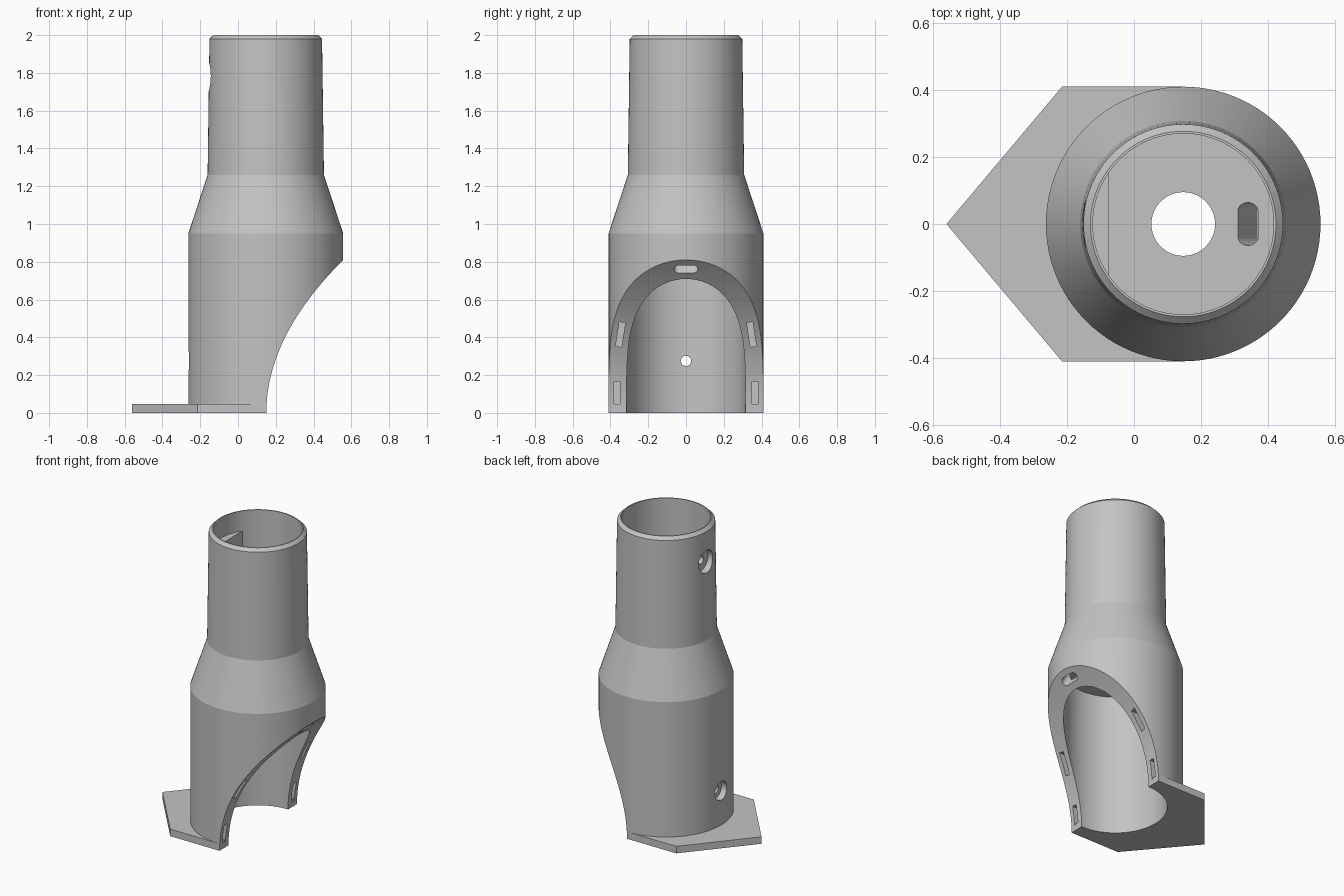
import bpy, bmesh, math
from mathutils import Matrix, Vector

if "Cube" in bpy.data.objects:
    bpy.data.objects.remove(bpy.data.objects["Cube"], do_unlink=True)

AXIS = 0.147      # x of the tube axis
OUTER = 0.41      # sleeve outer radius
BORE = 0.315      # sleeve inner radius
SEG = 96

grey = bpy.data.materials.new("plain grey")
grey.use_nodes = True
grey.diffuse_color = (0.55, 0.55, 0.55, 1)
grey.node_tree.nodes["Principled BSDF"].inputs["Base Color"].default_value = grey.diffuse_color


def finish(bm, name):
    bmesh.ops.recalc_face_normals(bm, faces=bm.faces)
    mesh = bpy.data.meshes.new(name)
    bm.to_mesh(mesh)
    bm.free()
    mesh.materials.append(grey)
    ob = bpy.data.objects.new(name, mesh)
    bpy.context.collection.objects.link(ob)
    return ob


def lathe(name, profile):
    """Revolve a closed (radius, z) loop around the tube axis."""
    bm = bmesh.new()
    rings = []
    for i in range(SEG):
        a = math.tau * i / SEG
        rings.append([bm.verts.new((AXIS + r * math.cos(a), r * math.sin(a), z)) for r, z in profile])
    n = len(profile)
    for i in range(SEG):
        p, q = rings[i], rings[(i + 1) % SEG]
        for j in range(n):
            k = (j + 1) % n
            bm.faces.new((p[j], q[j], q[k], p[k]))
    return finish(bm, name)


def prism(name, outline, low, high, matrix=Matrix()):
    """Extrude a flat outline along local z."""
    bm = bmesh.new()
    base = [bm.verts.new(matrix @ Vector((x, y, low))) for x, y in outline]
    top = [bm.verts.new(matrix @ Vector((x, y, high))) for x, y in outline]
    bm.faces.new(base)
    bm.faces.new(top)
    for i in range(len(base)):
        j = (i + 1) % len(base)
        bm.faces.new((base[i], base[j], top[j], top[i]))
    return finish(bm, name)


def arc(radius, start, end, steps, cx=0, cy=0):
    angles = [start + (end - start) * i / steps for i in range(steps + 1)]
    return [(cx + radius * math.cos(a), cy + radius * math.sin(a)) for a in angles]


def combine(target, tool, operation="DIFFERENCE", keep=False):
    mod = target.modifiers.new("combine", "BOOLEAN")
    mod.operation, mod.solver, mod.object = operation, "EXACT", tool
    bpy.context.view_layer.update()
    bpy.ops.object.select_all(action="DESELECT")
    bpy.context.view_layer.objects.active = target
    target.select_set(True)
    bpy.ops.object.modifier_apply(modifier=mod.name)
    if not keep:
        bpy.data.objects.remove(tool, do_unlink=True)


# Stepped tube with an internal floor
body = lathe("tube_body", [
    (OUTER, 0), (OUTER, 0.95), (0.308, 1.26), (0.298, 1.98), (0.277, 2.0),
    (0.27, 2.0), (0.27, 1.05), (0.095, 1.05), (0.095, 0.95), (BORE, 0.95), (BORE, 0)])

# Pointed foot plate, open where the bore passes
plate = prism("foot_plate", [(-0.56, 0), (-0.215, -OUTER), (AXIS, -OUTER), (AXIS, OUTER),
                             (-0.215, OUTER)], 0, 0.047)
combine(plate, prism("bore_cutter", arc(BORE + 0.001, 0, math.tau, SEG, AXIS)[:-1], -0.1, 0.2))

# Flat-faced screw boss inside the upper tube
half = math.acos(0.222 / 0.283)
boss = prism("screw_boss", arc(0.283, math.pi - half, math.pi + half, 12, AXIS), 1.69, 1.865)
combine(body, boss, "UNION")

# Sweeping saddle cut through the lower side
curve = [(0.15 + 0.407 * (z / 0.81) ** 2, z) for z in [i * 0.9 / 36 for i in range(37)]]
outline = [(0.15, -0.1)] + curve + [(0.9, 0.9), (0.9, -0.1)]
combine(body, prism("saddle_cutter", outline, -0.6, 0.6, Matrix.Rotation(math.pi / 2, 4, "X")))

# Countersunk screw holes in the back wall
for z, head, depth in ((1.78, 0.075, -0.11), (0.275, 0.062, -0.22)):
    turn = Matrix.Translation((0, 0, z)) @ Matrix.Rotation(math.pi / 2, 4, "Y")
    combine(body, prism("head_cutter", arc(head, 0, math.tau, 32)[:-1], -0.5, depth, turn))
    combine(body, prism("screw_cutter", arc(0.027, 0, math.tau, 24)[:-1], -0.5, 0.0, turn))

# Slot pockets along both edges of the saddle
for side in (-1, 1):
    for x, y, z, lean in ((0.15, 0.365, 0.1, 0), (0.265, 0.347, 0.415, 0.15)):
        place = Matrix.Translation((x, side * y, z)) @ Matrix.Rotation(side * lean, 4, "X")
        rect = [(-0.07, -0.016), (0.07, -0.016), (0.07, 0.016), (-0.07, 0.016)]
        combine(body, prism("pocket_cutter", rect, -0.065, 0.065, place))

# Slanted cable passage from the saddle crown to the floor
stadium = arc(0.026, 0, math.pi, 12, 0, 0.038) + arc(0.026, math.pi, math.tau, 12, 0, -0.038)
slant = Matrix.Translation((0.51, 0, 0.76)) @ Matrix.Rotation(-0.53, 4, "Y")
combine(body, prism("passage_cutter", stadium, -0.15, 0.4, slant))

# Smooth curved walls, crisp edges
for ob in (body, plate):
    bpy.ops.object.select_all(action="DESELECT")
    bpy.context.view_layer.objects.active = ob
    ob.select_set(True)
    bpy.ops.object.shade_smooth_by_angle(angle=math.radians(15))
